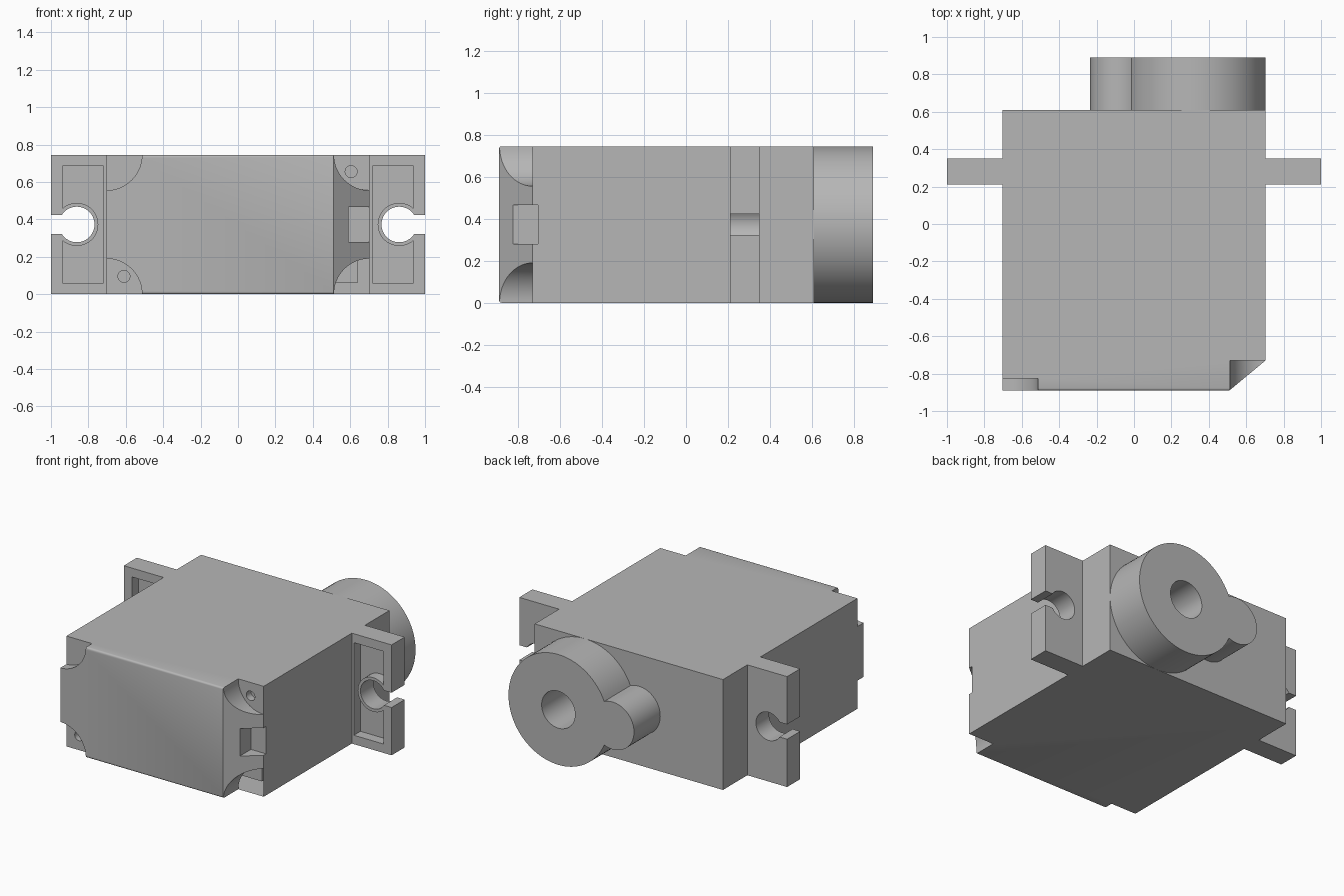
import bpy, bmesh, math
from math import pi, sin, cos

if "Cube" in bpy.data.objects:
    bpy.data.objects.remove(bpy.data.objects["Cube"])

H = 0.745          # full height
ZC = H / 2         # centre height
W = 0.703          # half width of the case

grey = bpy.data.materials.new("plain grey")
grey.diffuse_color = (0.47, 0.47, 0.47, 1)
grey.use_nodes = True
grey.node_tree.nodes["Principled BSDF"].inputs["Base Color"].default_value = grey.diffuse_color


def arc(cx, cz, r, a0, a1, n=48):
    return [(cx + r * cos(a0 + (a1 - a0) * i / n), cz + r * sin(a0 + (a1 - a0) * i / n))
            for i in range(n + 1)]


def circle(cx, cz, r, n=64):
    return arc(cx, cz, r, 0, 2 * pi, n)[:-1]


def rect(x0, x1, z0, z1):
    return [(x0, z0), (x1, z0), (x1, z1), (x0, z1)]


def prism(name, pts, lo, hi, axis="y"):
    """Extrude an outline along y (xz outline) or along z (xy outline)."""
    bm = bmesh.new()
    place = (lambda p, t: (p[0], t, p[1])) if axis == "y" else (lambda p, t: (p[0], p[1], t))
    a = [bm.verts.new(place(p, lo)) for p in pts]
    b = [bm.verts.new(place(p, hi)) for p in pts]
    bm.faces.new(a)
    bm.faces.new(b[::-1])
    for i in range(len(a)):
        j = (i + 1) % len(a)
        bm.faces.new((a[i], a[j], b[j], b[i]))
    bmesh.ops.recalc_face_normals(bm, faces=bm.faces)
    me = bpy.data.meshes.new(name)
    bm.to_mesh(me)
    bm.free()
    me.materials.append(grey)
    ob = bpy.data.objects.new(name, me)
    bpy.context.collection.objects.link(ob)
    return ob


def cut(ob, pts, lo, hi):
    """Subtract a y-extruded outline and bake the result."""
    tool = prism("cutter", pts, lo, hi)
    tool.hide_render = True
    mod = ob.modifiers.new("cut", "BOOLEAN")
    mod.operation, mod.solver, mod.object = "DIFFERENCE", "EXACT", tool
    bpy.context.view_layer.update()
    deps = bpy.context.evaluated_depsgraph_get()
    me = bpy.data.meshes.new_from_object(ob.evaluated_get(deps))
    ob.modifiers.clear()
    ob.data = me
    bpy.data.objects.remove(tool)


# Case: box with one chamfered front corner and softened front edges
case = prism("case", [(-W, -0.89), (0.51, -0.89), (W, -0.73), (W, 0.61), (-W, 0.61)], 0, H, "z")
bm = bmesh.new()
bm.from_mesh(case.data)
front = [e for e in bm.edges if all(v.co.y < -0.88 for v in e.verts)
         and abs(e.verts[0].co.z - e.verts[1].co.z) < 0.01]
bmesh.ops.bevel(bm, geom=front, offset=0.012, segments=3, profile=0.5, affect="EDGES")
bm.to_mesh(case.data)
bm.free()

# Hollow inside
cut(case, rect(-0.64, 0.64, 0.06, H - 0.06), -0.66, 0.55)
# Rounded screw recesses in the four front corners
for z in (0, H):
    cut(case, circle(-W, z, 0.19), -1, -0.825)
    cut(case, circle(W, z, 0.19), -1, -0.73)
# Screw holes and cable notch
cut(case, circle(-0.61, 0.095, 0.032, 32), -1, -0.72)
cut(case, circle(0.605, 0.655, 0.032, 32), -1, -0.68)
cut(case, rect(0.59, 0.8, 0.28, 0.465), -1, -0.705)

# Output boss: large round with a smaller lobe, one outline
BX, BR, LX, LR = 0.33, ZC, -0.075, 0.16
d = BX - LX
a = (d * d + BR * BR - LR * LR) / (2 * d)
h = math.sqrt(BR * BR - a * a)
tb = pi - math.atan2(h, a)
tl = math.atan2(h, d - a)
outline = arc(BX, ZC, BR, -tb, tb, 80) + arc(LX, ZC, LR, tl, 2 * pi - tl, 40)[1:-1]
boss = prism("output_boss", outline, 0.61, 0.89)
for ob in (boss, case):
    cut(ob, circle(BX, ZC, 0.125), 0.5, 1)

# Mounting ears: front pocket with a raised ring, and a keyhole slot
HX, RING, HOLE, SLOT = 0.862, 0.115, 0.095, 0.05
for side, label in ((1, "right"), (-1, "left")):
    ear = prism("mounting_ear_" + label, rect(side * W, side * 1.0, 0, H), 0.21, 0.35)
    t = math.acos((0.938 - HX) / RING)
    pocket = arc(HX, ZC, RING, t, 2 * pi - t) + [(0.938, 0.06), (0.718, 0.06),
                                                 (0.718, H - 0.06), (0.938, H - 0.06)]
    s = math.asin(SLOT / HOLE)
    keyhole = arc(HX, ZC, HOLE, s, 2 * pi - s) + [(1.1, ZC - SLOT), (1.1, ZC + SLOT)]
    cut(ear, [(side * x, z) for x, z in pocket], 0.1, 0.28)
    cut(ear, [(side * x, z) for x, z in keyhole], 0.1, 0.5)

# Smooth the round surfaces, keep edges sharp
for ob in bpy.context.collection.objects:
    ob.select_set(True)
    bpy.context.view_layer.objects.active = ob
bpy.ops.object.shade_smooth_by_angle(angle=math.radians(30))
